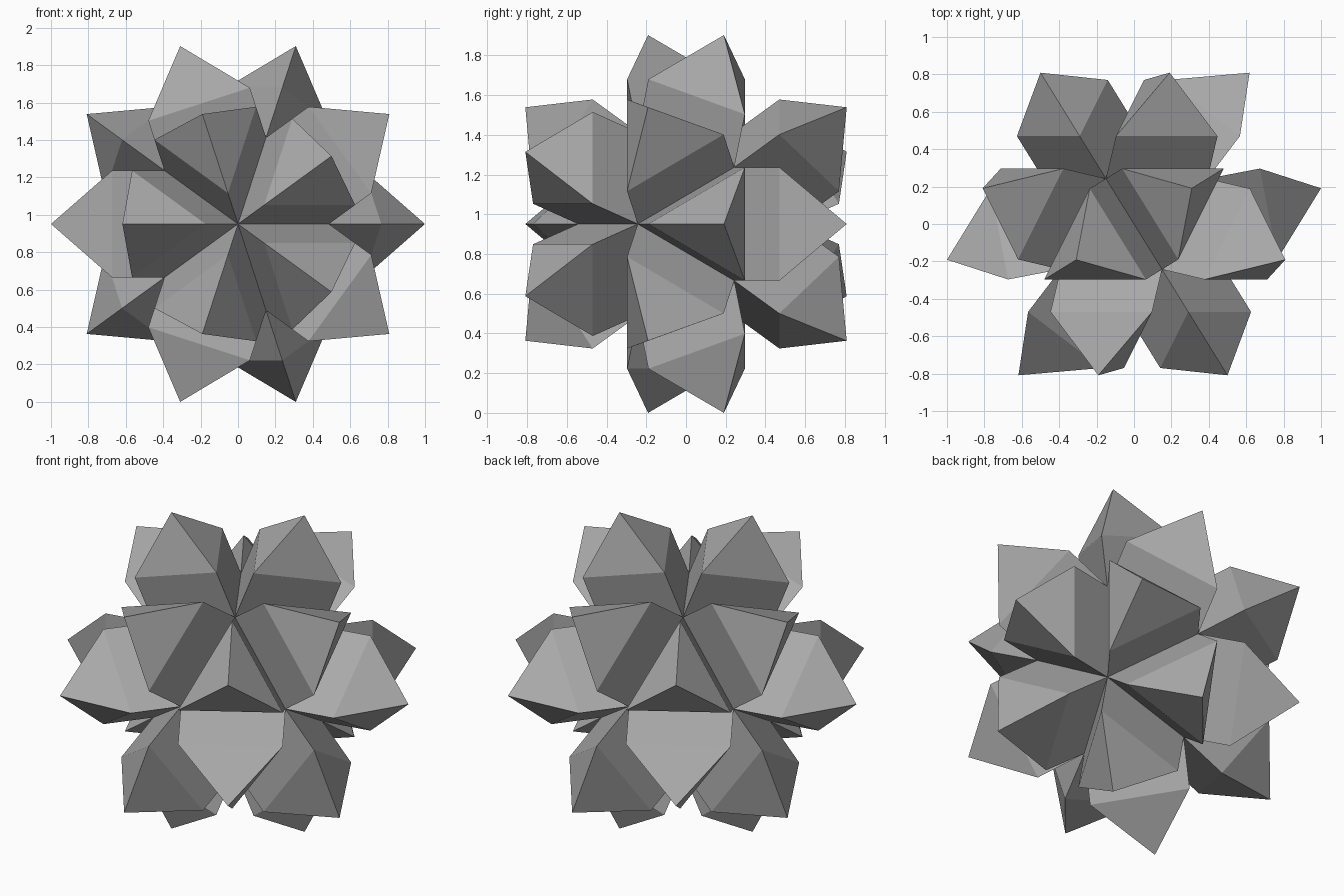
import bpy, bmesh, math
from mathutils import Vector

cube = bpy.data.objects.get("Cube")
if cube:
    bpy.data.objects.remove(cube, do_unlink=True)

TIP = 1.018             # centre to spike tip
EDGE = 0.571            # edge of the hidden icosahedral core
CORE = EDGE * 0.95106   # centre to core corner
PRISM = EDGE / 2        # height of each straight spike base
CENTRE = Vector((0, 0, 0.951))

# Core: an icosahedron with a corner facing the front
core = bmesh.new()
front = [Vector((0, -1, 0))]
for k in range(5):
    a = math.radians(72 * k)
    front.append(Vector((2 * math.cos(a), -1, 2 * math.sin(a))) / math.sqrt(5))
for p in front:
    core.verts.new(p * CORE)
    core.verts.new(-p * CORE)
bmesh.ops.convex_hull(core, input=core.verts[:])

# Spikes: a triangular prism capped by a pyramid on every core face
bm = bmesh.new()
corners = {v: bm.verts.new(v.co) for v in core.verts}
for face in core.faces:
    axis = face.calc_center_median().normalized()
    base = [corners[v] for v in face.verts]
    rim = [bm.verts.new(v.co + axis * PRISM) for v in base]
    tip = bm.verts.new(axis * TIP)
    for i in range(3):
        j = (i + 1) % 3
        walls = [bm.faces.new((base[i], base[j], rim[j], rim[i])),
                 bm.faces.new((rim[i], rim[j], tip))]
        # Turn every face away from its own spike's axis
        for f in walls:
            f.normal_update()
            mid = f.calc_center_median()
            if f.normal.dot(mid - axis * mid.dot(axis)) < 0:
                f.normal_flip()
core.free()
bmesh.ops.translate(bm, verts=bm.verts[:], vec=CENTRE)

mesh = bpy.data.meshes.new("spiked_star")
bm.to_mesh(mesh)
bm.free()
star = bpy.data.objects.new("spiked_star", mesh)
bpy.context.collection.objects.link(star)

# One plain grey
grey = bpy.data.materials.new("plain_grey")
grey.use_nodes = True
colour = (0.4, 0.4, 0.4, 1)
grey.diffuse_color = colour
grey.node_tree.nodes["Principled BSDF"].inputs["Base Color"].default_value = colour
mesh.materials.append(grey)
